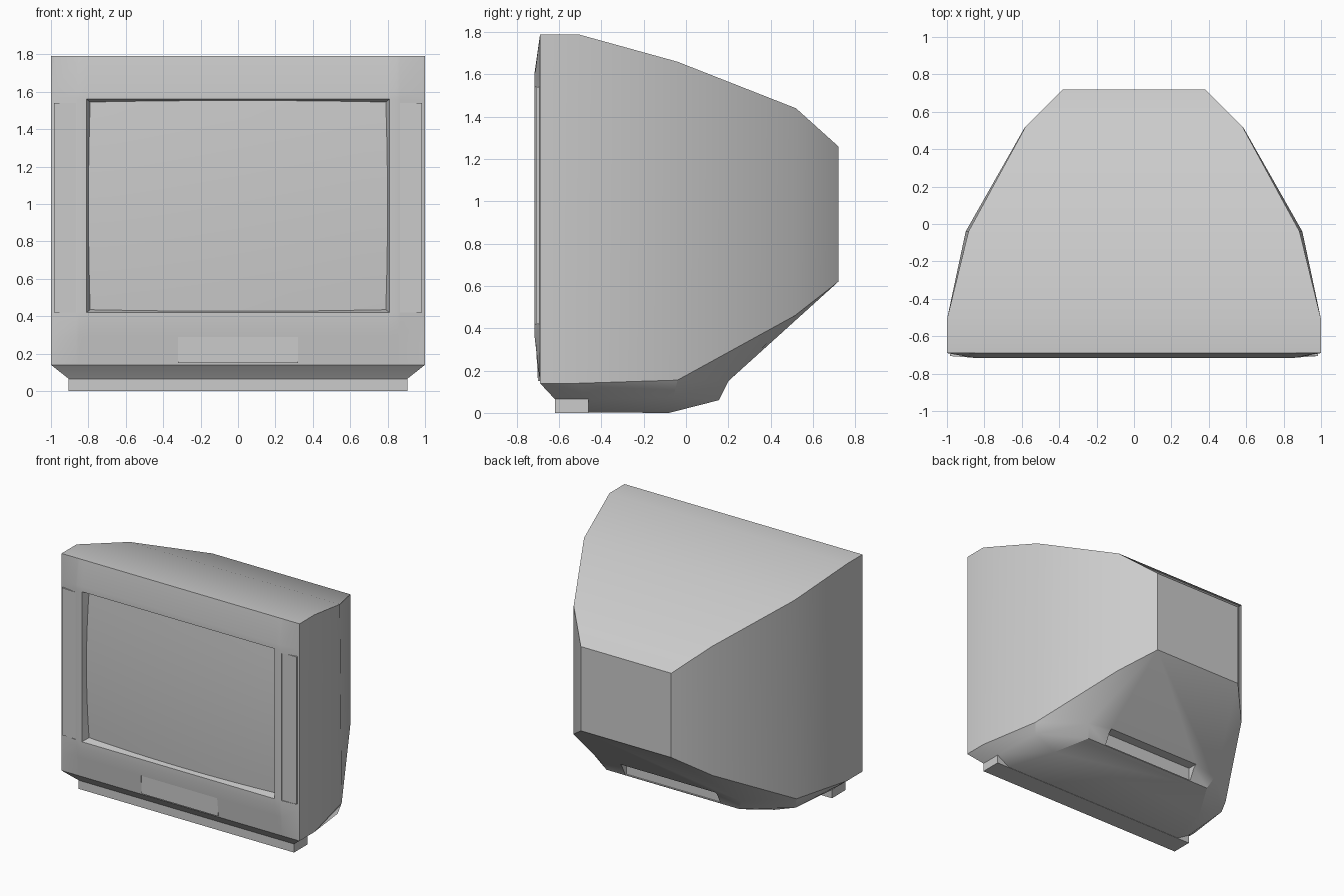
import bpy, bmesh, math

if "Cube" in bpy.data.objects:
    bpy.data.objects.remove(bpy.data.objects["Cube"])


def finish(bm, name, angle=30):
    bmesh.ops.remove_doubles(bm, verts=bm.verts, dist=0.0003)
    bmesh.ops.recalc_face_normals(bm, faces=bm.faces)
    me = bpy.data.meshes.new(name)
    bm.to_mesh(me)
    bm.free()
    ob = bpy.data.objects.new(name, me)
    bpy.context.collection.objects.link(ob)
    smooth(ob, angle)
    return ob


def smooth(ob, angle):
    bpy.ops.object.select_all(action='DESELECT')
    ob.select_set(True)
    bpy.context.view_layer.objects.active = ob
    bpy.ops.object.shade_smooth_by_angle(angle=math.radians(angle))


def box(name, x, y0, y1, z0, z1):
    bm = bmesh.new()
    bmesh.ops.create_cube(bm, size=1)
    for v in bm.verts:
        v.co = (v.co.x * 2 * x, y0 + (v.co.y + .5) * (y1 - y0), z0 + (v.co.z + .5) * (z1 - z0))
    return finish(bm, name)


# Tapered cabinet: each station holds top, side, skirt and bottom corners
stations = [
    [(1, -.69, 1.79), (1, -.69, .14), (.905, -.62, .065), (.8, -.6, .002)],
    [(1, -.51, 1.79), (1, -.51, .14), (.905, -.46, .065), (.8, -.46, .002)],
    [(.885, -.04, 1.66), (.9, -.04, .155), (.88, -.06, .075), (.69, -.08, 0)],
    [(.58, .52, 1.44), (.585, .515, .46), (.6, .2, .15), (.56, .155, .06)],
]
bm = bmesh.new()
R = [[bm.verts.new(p) for p in s] for s in stations]
L = [[bm.verts.new((-p[0], p[1], p[2])) for p in s] for s in stations]
rear_r = [bm.verts.new((.38, .72, z)) for z in (1.26, .62)]
rear_l = [bm.verts.new((-.38, .72, z)) for z in (1.26, .62)]
for i in range(3):
    for A in (R, L):
        for k in range(3):
            bm.faces.new((A[i][k], A[i + 1][k], A[i + 1][k + 1], A[i][k + 1]))
    for k in (0, 3):
        bm.faces.new((R[i][k], R[i + 1][k], L[i + 1][k], L[i][k]))
for k in range(3):
    bm.faces.new((R[0][k], R[0][k + 1], L[0][k + 1], L[0][k]))
for A, r in ((R, rear_r), (L, rear_l)):
    bm.faces.new((A[3][0], A[3][1], r[1], r[0]))
    bm.faces.new((A[3][1], A[3][2], r[1]))
bm.faces.new((R[3][0], L[3][0], rear_l[0], rear_r[0]))
bm.faces.new((rear_r[0], rear_r[1], rear_l[1], rear_l[0]))
bm.faces.new((rear_r[1], rear_l[1], L[3][2], R[3][2]))
bm.faces.new((R[3][2], R[3][3], L[3][3], L[3][2]))
cabinet = finish(bm, "cabinet")

# Cut the screen cavity and the rear slot
for cutter in (box("screen_cutter", .81, -.8, -.6, .42, 1.56),
               box("rear_slot_cutter", .4, .145, .4, .066, .17)):
    cutter.hide_render = True
    mod = cabinet.modifiers.new("cut", 'BOOLEAN')
    mod.operation = 'DIFFERENCE'
    mod.solver = 'EXACT'
    mod.object = cutter
    bpy.context.view_layer.objects.active = cabinet
    bpy.ops.object.modifier_apply(modifier=mod.name)
    bpy.data.objects.remove(cutter)
smooth(cabinet, 32)

# Front foot bar
box("front_foot", .905, -.62, -.46, 0, .065)


# Bezel: shallow bulging front with flat speaker panels and a control door
def front(x, z):
    return -.69 - .027 * min(1, (1 - abs(x)) / .15, (1.79 - z) / .19, (z - .14) / .23)


def zone(x, z):
    if abs(x) < .81 and .42 < z < 1.56:
        return 'hole'
    if .865 < abs(x) < .985 and .42 < z < 1.54:
        return -.706
    if abs(x) < .32 and .15 < z < .29:
        return -.70
    return None


half = [.32, .81, .85, .865, .985, 1]
xs = [-x for x in reversed(half)] + half
zs = [.14, .15, .29, .37, .42, 1.54, 1.56, 1.6, 1.79]
bm = bmesh.new()
for a, b in zip(xs, xs[1:]):
    for c, d in zip(zs, zs[1:]):
        flat = zone((a + b) / 2, (c + d) / 2)
        if flat == 'hole':
            continue
        corners = [(a, c), (b, c), (b, d), (a, d)]
        bm.faces.new([bm.verts.new((x, front(x, z) if flat is None else flat, z)) for x, z in corners])
        if flat is None:
            continue
        # step walls around each flat panel
        mx, mz = (a + b) / 2, (c + d) / 2
        for n, off in enumerate([(0, -1), (1, 0), (0, 1), (-1, 0)]):
            qx = mx + off[0] * ((b - a) / 2 + .003)
            qz = mz + off[1] * ((d - c) / 2 + .003)
            if zone(qx, qz) is None:
                p, q = corners[n], corners[(n + 1) % 4]
                bm.faces.new([bm.verts.new(v) for v in (
                    (p[0], flat, p[1]), (q[0], flat, q[1]),
                    (q[0], front(*q), q[1]), (p[0], front(*p), p[1]))])
finish(bm, "front_bezel", 20)

# Bulged picture tube with its surrounding recess wall
N = 12
bm = bmesh.new()
grid = []
for i in range(-1, N + 2):
    row = []
    for j in range(-1, N + 2):
        u = max(-1, min(1, 2 * i / N - 1))
        v = max(-1, min(1, 2 * j / N - 1))
        if i in (-1, N + 1) or j in (-1, N + 1):
            p = (.81 * u, -.717, .99 + .57 * v)
        else:
            p = (.79 * u * (1 + .012 * (1 - v * v)),
                 -.66 - .035 * (1 - (u * u + v * v) / 2),
                 .99 + .555 * v * (1 + .015 * (1 - u * u)))
        row.append(bm.verts.new(p))
    grid.append(row)
M = N + 2
for i in range(M):
    for j in range(M):
        if i in (0, M - 1) and j in (0, M - 1):
            # corner cells collapse to a single mitre line
            continue
        bm.faces.new((grid[i][j], grid[i + 1][j], grid[i + 1][j + 1], grid[i][j + 1]))
finish(bm, "screen")
